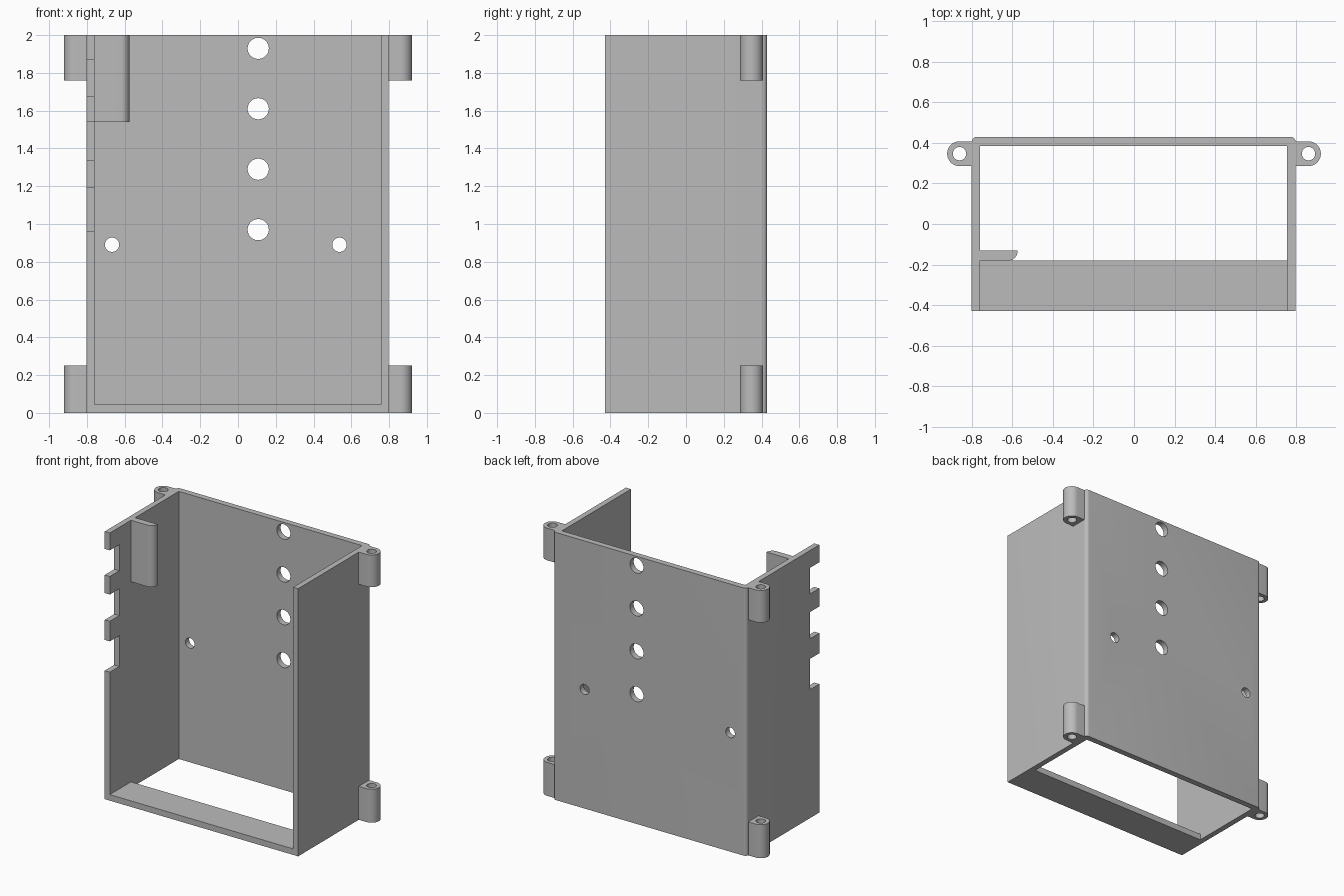
import bpy, bmesh, math
from mathutils import Matrix, Vector

cube = bpy.data.objects.get("Cube")
if cube:
    bpy.data.objects.remove(cube, do_unlink=True)

grey = bpy.data.materials.new("plain grey")
grey.use_nodes = True
GREY = (0.5, 0.5, 0.5, 1)
grey.diffuse_color = GREY
grey.node_tree.nodes["Principled BSDF"].inputs["Base Color"].default_value = GREY


def finish(name, bm):
    bmesh.ops.recalc_face_normals(bm, faces=bm.faces)
    mesh = bpy.data.meshes.new(name)
    bm.to_mesh(mesh)
    bm.free()
    mesh.materials.append(grey)
    obj = bpy.data.objects.new(name, mesh)
    bpy.context.collection.objects.link(obj)
    return obj


def prism(name, outline, z0, z1):
    bm = bmesh.new()
    face = bm.faces.new([bm.verts.new((x, y, z0)) for x, y in outline])
    new = bmesh.ops.extrude_face_region(bm, geom=[face])["geom"]
    bmesh.ops.translate(bm, vec=(0, 0, z1 - z0),
                        verts=[v for v in new if isinstance(v, bmesh.types.BMVert)])
    return finish(name, bm)


def box(name, x0, x1, y0, y1, z0, z1):
    return prism(name, [(x0, y0), (x1, y0), (x1, y1), (x0, y1)], z0, z1)


def cylinder(name, centre, radius, length, axis):
    bm = bmesh.new()
    turn = Vector((0, 0, 1)).rotation_difference(Vector(axis)).to_matrix().to_4x4()
    bmesh.ops.create_cone(bm, cap_ends=True, segments=48, radius1=radius, radius2=radius,
                          depth=length, matrix=Matrix.Translation(centre) @ turn)
    return finish(name, bm)


def arc(cx, cy, r, start, end, steps):
    angles = [math.radians(start + (end - start) * i / steps) for i in range(steps + 1)]
    return [(cx + r * math.cos(a), cy + r * math.sin(a)) for a in angles]


def combine(obj, tool, operation):
    mod = obj.modifiers.new(operation, "BOOLEAN")
    mod.operation, mod.object, mod.solver = operation, tool, "EXACT"
    graph = bpy.context.evaluated_depsgraph_get()
    result = bpy.data.meshes.new_from_object(obj.evaluated_get(graph))
    obj.modifiers.clear()
    obj.data = result
    bpy.data.objects.remove(tool, do_unlink=True)


LEFT, RIGHT, FRONT, BACK = 0.798, -0.801, -0.43, 0.43
WALL, INNER_BACK, CORNER, TOP = 0.042, 0.385, 0.026, 2.0

# U-shaped shell: back panel with rounded outer corners and two side walls
shell = prism("case_shell",
              [(RIGHT, FRONT), (RIGHT + WALL, FRONT), (RIGHT + WALL, INNER_BACK),
               (LEFT - WALL, INNER_BACK), (LEFT - WALL, FRONT), (LEFT, FRONT)]
              + arc(LEFT - CORNER, BACK - CORNER, CORNER, 0, 90, 8)
              + arc(RIGHT + CORNER, BACK - CORNER, CORNER, 90, 180, 8), 0, TOP)

# Partial floor along the front
combine(shell, box("floor_strip", RIGHT, LEFT, FRONT, -0.18, 0, 0.045), "UNION")

# Notches in the front edge of the right wall
for z0, z1 in ((0.96, 1.19), (1.34, 1.54), (1.675, 1.87)):
    combine(shell, box("notch_cutter", RIGHT - 0.1, RIGHT + 0.1,
                       FRONT - 0.1, FRONT + 0.112, z0, z1), "DIFFERENCE")

# Row of large holes and pair of small holes through the back panel
holes = [(0.107, 0.97 + 0.32 * i, 0.056) for i in range(4)]
holes += [(x, 0.89, 0.038) for x in (-0.667, 0.537)]
for x, z, r in holes:
    combine(shell, cylinder("hole_cutter", (x, 0.4, z), r, 0.3, (0, 1, 0)), "DIFFERENCE")

# Inner tab on the right wall, rounded at its front free corner
tab = prism("inner_tab",
            [(-0.575, -0.13), (RIGHT + WALL / 2, -0.13), (RIGHT + WALL / 2, -0.18)]
            + arc(-0.62, -0.135, 0.045, -90, 0, 8), 1.54, TOP)

# Four screw ears with vertical holes
parts = [shell, tab]
for side, side_name in ((1, "left"), (-1, "right")):
    for z0, z1, level in ((0, 0.25, "lower"), (1.76, TOP, "upper")):
        cx, cy, r = 0.861, 0.347, 0.061
        outline = [(0.78, cy - r)] + arc(cx, cy, r, -90, 90, 24) + [(0.78, cy + r)]
        ear = prism(f"{level}_{side_name}_ear", [(side * x, y) for x, y in outline], z0, z1)
        combine(ear, cylinder("screw_cutter", (side * cx, cy, (z0 + z1) / 2),
                              0.033, 0.5, (0, 0, 1)), "DIFFERENCE")
        parts.append(ear)

# Smooth curves, sharp edges
bpy.ops.object.select_all(action="DESELECT")
for obj in parts:
    obj.select_set(True)
bpy.context.view_layer.objects.active = shell
bpy.ops.object.shade_smooth_by_angle(angle=math.radians(30))
